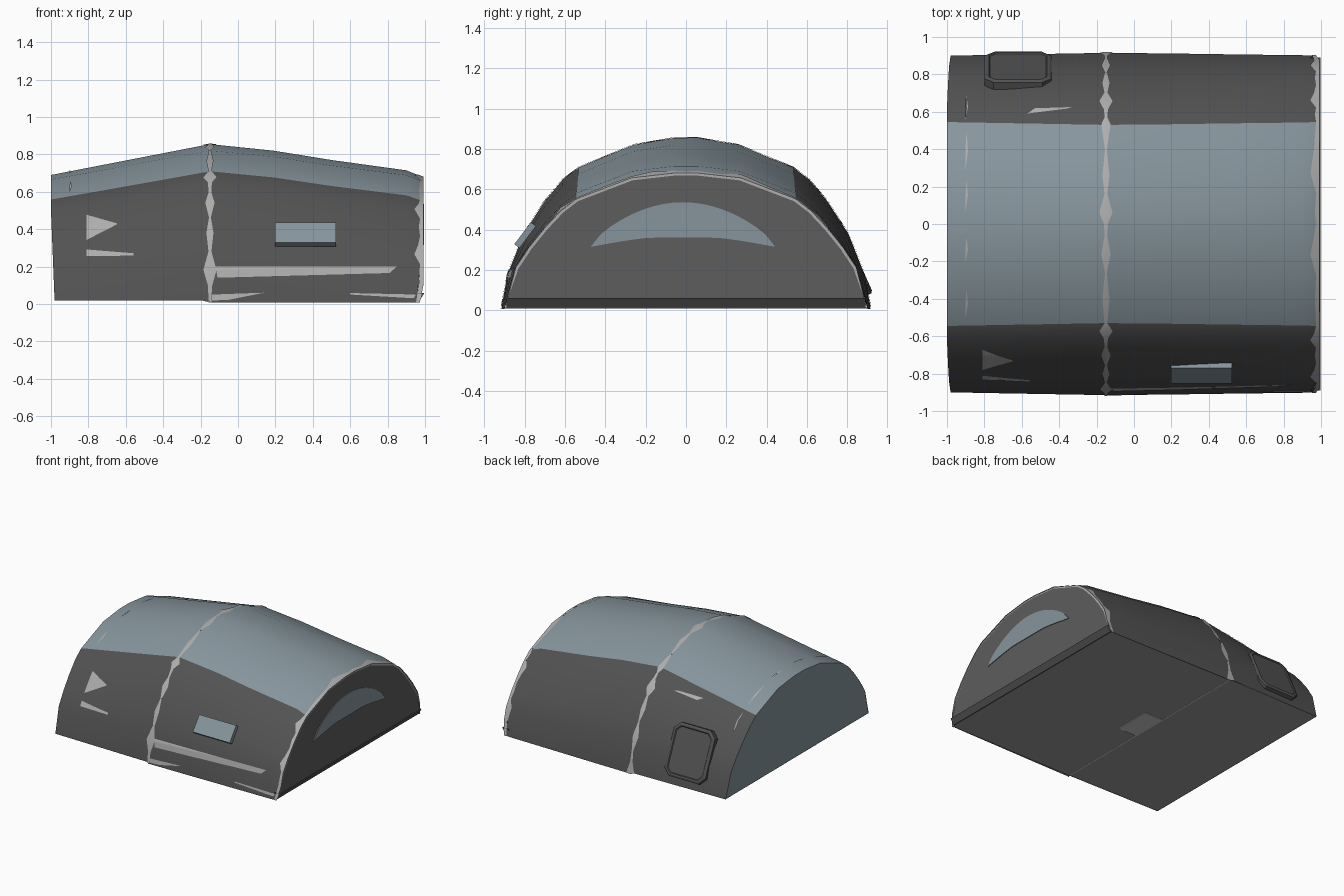
import bpy, bmesh, math
from mathutils import Vector, Matrix

if "Cube" in bpy.data.objects:
    bpy.data.objects.remove(bpy.data.objects["Cube"])


def material(name, rgb):
    m = bpy.data.materials.new(name)
    m.diffuse_color = (*rgb, 1)
    m.use_nodes = True
    m.node_tree.nodes["Principled BSDF"].inputs["Base Color"].default_value = m.diffuse_color
    return m


DARK = material("dark_fabric", (0.085, 0.085, 0.085))
BLUE = material("blue_panel", (0.24, 0.30, 0.335))
PANEL = material("grey_panel", (0.11, 0.11, 0.11))
FLOOR = material("floor_grey", (0.33, 0.33, 0.33))
LIGHT = material("light_trim", (0.42, 0.42, 0.42))
PAD = material("floor_pad_grey", (0.6, 0.6, 0.6))


def build(name, verts, faces, mats, idx=None, angle=0):
    me = bpy.data.meshes.new(name)
    me.from_pydata([tuple(v) for v in verts], [], faces)
    for m in mats:
        me.materials.append(m)
    for p in me.polygons:
        p.material_index = idx[p.index] if idx else 0
    ob = bpy.data.objects.new(name, me)
    bpy.context.collection.objects.link(ob)
    if angle:
        bpy.ops.object.select_all(action='DESELECT')
        ob.select_set(True)
        bpy.context.view_layer.objects.active = ob
        bpy.ops.object.shade_smooth_by_angle(angle=math.radians(angle))
    return ob


# Half cross-sections (y, fraction of height) at the ends and at the tall rib
END = [(.90, .01), (.845, .31), (.78, .455), (.70, .60), (.62, .725), (.545, .81), (.27, .965), (.06, 1)]
RIB = [(.915, .01), (.885, .21), (.805, .445), (.70, .635), (.61, .76), (.53, .83), (.26, .96), (.06, 1)]
RIDGE = [(-1, .69), (-.15, .855), (.19, .82), (.5, .77), (.9, .715), (1, .675)]
N = 2 * len(END)


def height(x):
    for (a, ha), (b, hb) in zip(RIDGE, RIDGE[1:]):
        if x <= b:
            break
    return ha + (hb - ha) * (x - a) / (b - a)


def section(x):
    h = height(x)
    w = max(0, min(1, (h - .69) / .165))
    half = [(a[0] + (b[0] - a[0]) * w, h * (a[1] + (b[1] - a[1]) * w)) for a, b in zip(END, RIB)]
    half[0] = (half[0][0], .018 if x < -.15 else .007)
    return [(-y, z) for y, z in half] + half[::-1]


def lean(x, z):
    # both ends tuck inwards towards the base
    if x < -.95:
        return x + max(0, (.5 - z) * .04)
    return x - max(0, .06 - z) * .4 if x > .95 else x


def on_shell(x, z, side, off):
    half = section(x)[N // 2:][::-1]
    for (y0, z0), (y1, z1) in zip(half, half[1:]):
        if z <= z1:
            break
    y = y0 + (y1 - y0) * (z - z0) / (z1 - z0)
    n = Vector((0, z1 - z0, y0 - y1)).normalized()
    return Vector((x, side * (y + n.y * off), z + n.z * off))


def shell(name, xs):
    verts = [(lean(x, z), y, z) for x in xs for y, z in section(x)]
    faces, idx = [], []
    for i in range(len(xs) - 1):
        for j in range(N - 1):
            a = i * N + j
            faces.append((a, a + N, a + N + 1, a + 1))
            idx.append(1 if 5 <= j <= N - 7 else 0)
    return build(name, verts, faces, [DARK, BLUE], idx, 28)


# Two arched covers
shell("left_cover", [-1, -.7, -.4, -.154])
shell("right_cover", [-.146, .19, .5, .9, .975])


# Arched trim bands with uneven edges
def band(name, x0, x1, extra, end=False, off=1.004):
    verts = []
    for k in range(2 * N - 1):
        j, wide = k // 2, extra[k % len(extra)]
        for x in (x0 - wide, (x0 + x1) / 2, x1 + (0 if end else wide)):
            s = section(x)
            p = Vector(s[j])
            if k % 2:
                p = (p + Vector(s[j + 1])) / 2
            verts.append((lean(x, p.y), p.x * off, p.y * off))
    n = len(verts) // 3
    faces = [(3*i+c, 3*i+c+1, 3*i+c+4, 3*i+c+3) for i in range(n - 1) for c in (0, 1)]
    return build(name, verts, faces, [LIGHT], None, 30)


band("centre_rib", -.155, -.145, [.002, .006, .03, .003, .014, 0, .02])
band("right_end_trim", .973, .993, [0, .006, 0, .03, .01], True)


# End walls
def wall(name, x, mat, scale=1.0):
    pts = [(lean(x, z), y * scale, z * scale) for y, z in section(x)]
    if x > 0:
        pts[0], pts[-1] = (x, -.885, .055), (x, .885, .055)
    return build(name, pts, [tuple(range(N)) if x > 0 else tuple(range(N))[::-1]], [mat])


wall("left_end_wall", -.998, BLUE)
wall("right_end_rim", .984, LIGHT)
wall("right_end_wall", .989, PANEL, .983)

# Curved window in the right end wall
A = 20
arc = [math.sin(math.pi * i / A) for i in range(A + 1)]
top = [(-.47 + .91 * i / A, .318 + .218 * s ** .72) for i, s in enumerate(arc)]
low = [(-.47 + .91 * i / A, .315 + .045 * min(1, 1.2 * arc[i])) for i in range(A, -1, -1)]
ring = top + low
R = len(ring)
build("end_window", [(.995, y, z) for y, z in ring] + [(.98, y, z) for y, z in ring],
      [tuple(range(R))[::-1]] + [(i, (i + 1) % R, (i + 1) % R + R, i + R) for i in range(R)], [BLUE])


def box(name, lo, hi, mat, tuck=0):
    v = [(x - (tuck if x == hi[0] and z == lo[2] else 0), y, z)
         for x in (lo[0], hi[0]) for y in (lo[1], hi[1]) for z in (lo[2], hi[2])]
    f = [(0, 1, 3, 2), (4, 6, 7, 5), (0, 4, 5, 1), (2, 3, 7, 6), (0, 2, 6, 4), (1, 5, 7, 3)]
    return build(name, v, f, [mat])


# Sloping sill, floor panels and floor pad
box("end_sill", (.94, -.89, .015), (.997, .89, .06), DARK, .028)
build("left_floor", [(-.98, -.9, .02), (-.98, .9, .02), (-.154, .912, .018), (-.154, -.912, .018)], [(0, 1, 2, 3)], [FLOOR])
build("right_floor", [(-.146, -.912, .016), (-.146, .912, .016), (.965, .9, .01), (.965, -.9, .01)], [(0, 1, 2, 3)], [FLOOR])
box("floor_seam", (-.156, -.91, .015), (-.144, .91, .03), PAD)
box("floor_pad", (-.14, -.15, .01), (.02, .15, .02), PAD)


# Raised side plates lying against the curved cover
def plate(name, x, y, z, tilt, hx, hz, cut, depth, side, mat, rim=0):
    o = [(hx, hz - cut), (hx - cut, hz), (-hx + cut, hz), (-hx, hz - cut),
         (-hx, -hz + cut), (-hx + cut, -hz), (hx - cut, -hz), (hx, -hz + cut)]
    if not cut:
        o = [(hx, hz), (-hx, hz), (-hx, -hz), (hx, -hz)]
    bm = bmesh.new()
    face = bm.faces.new([bm.verts.new((a, 0, b)) for a, b in o])
    out = bmesh.ops.extrude_face_region(bm, geom=[face])["geom"]
    bmesh.ops.translate(bm, verts=[e for e in out if isinstance(e, bmesh.types.BMVert)], vec=(0, depth, 0))
    cap = [e for e in out if isinstance(e, bmesh.types.BMFace)]
    bm.normal_update()
    if rim:
        for t, d in ((rim, .008), (.012, 0), (.006, -.006)):
            bmesh.ops.inset_region(bm, faces=cap, thickness=t)
            bmesh.ops.translate(bm, verts=cap[0].verts[:], vec=(0, d, 0))
    m = Matrix.Translation((x, y, z)) @ Matrix.Rotation(tilt, 4, 'X')
    if side < 0:
        m = Matrix.Scale(-1, 4, (0, 1, 0)) @ m
    bmesh.ops.transform(bm, matrix=m, verts=bm.verts)
    bmesh.ops.recalc_face_normals(bm, faces=bm.faces)
    me = bpy.data.meshes.new(name)
    bm.to_mesh(me)
    bm.free()
    me.materials.append(mat)
    bpy.context.collection.objects.link(bpy.data.objects.new(name, me))


plate("side_window", .36, .785, .363, math.radians(37), .163, .068, 0, .032, -1, BLUE)
plate("rear_hatch", -.62, .80, .25, math.radians(24), .18, .20, .05, .042, 1, DARK, .014)


# Light lining patches showing through the covers: four (x, z) corners each
def patch(name, side, corners, n=8, off=.004):
    a, b, c, d = (Vector(p) for p in corners)
    verts = []
    for i in range(n + 1):
        for j in range(n + 1):
            p = a.lerp(b, i / n).lerp(d.lerp(c, i / n), j / n)
            verts.append(on_shell(p.x, p.y, side, off))
    w = n + 1
    faces = [(i*w+j, i*w+w+j, i*w+w+j+1, i*w+j+1) for i in range(n) for j in range(n)]
    return build(name, verts, faces, [LIGHT])


patch("lining_patch_upper", -1, [(-.81, .34), (-.645, .425), (-.65, .43), (-.81, .475)])
patch("lining_patch_lower", -1, [(-.81, .255), (-.56, .257), (-.56, .27), (-.81, .29)])
patch("lining_strip", -1, [(-.11, .14), (.81, .165), (.85, .2), (-.12, .2)])
patch("hem_strip_left", -1, [(-.14, .018), (-.05, .022), (.14, .06), (-.14, .05)])
patch("hem_strip_right", -1, [(.6, .05), (.94, .03), (.95, .05), (.6, .058)])
patch("rear_lining_patch", 1, [(-.53, .58), (-.33, .605), (-.36, .61), (-.57, .595)])


# Thin slits of lining on the left roof edge
def roof_z(x, y):
    s = section(x)
    for (a, za), (b, zb) in zip(s, s[1:]):
        if y <= b:
            break
    return za + (zb - za) * (y - a) / (b - a) + .006


for k, (y0, y1) in enumerate(((-.5, -.35), (-.2, -.07), (.07, .24), (.29, .5), (.56, .69))):
    ym = (y0 + y1) / 2
    pts = [(-.9, y0), (-.888, ym), (-.895, y1), (-.902, ym)]
    build(f"roof_slit_{k}", [(x, y, roof_z(x, y)) for x, y in pts], [(0, 1, 2), (0, 2, 3)], [LIGHT])
